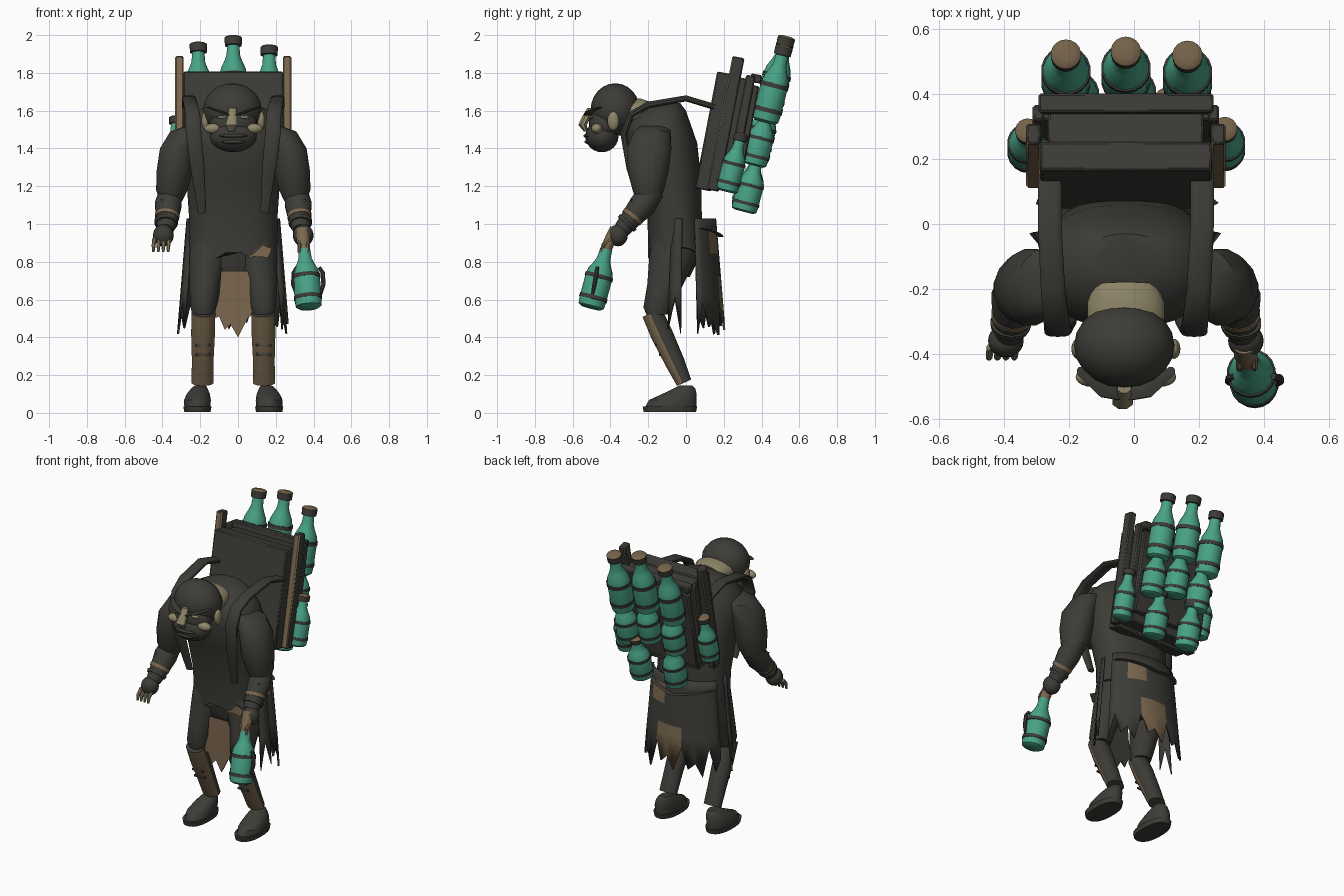
import bpy, bmesh, math, random
from mathutils import Vector, Matrix

random.seed(4)
if "Cube" in bpy.data.objects:
    bpy.data.objects.remove(bpy.data.objects["Cube"])
CX = -0.025  # body centre line
made = []


def material(name, rgb):
    m = bpy.data.materials.new(name)
    m.use_nodes = True
    m.diffuse_color = (*rgb, 1)
    node = next(n for n in m.node_tree.nodes if n.type == 'BSDF_PRINCIPLED')
    node.inputs["Base Color"].default_value = (*rgb, 1)
    node.inputs["Roughness"].default_value = 0.9
    return m


DARK = material("dark cloth", (0.046, 0.045, 0.038))
BROWN = material("worn brown", (0.2, 0.138, 0.077))
TEAL = material("teal glass", (0.065, 0.36, 0.24))
SKIN = material("pale skin", (0.27, 0.235, 0.14))
CORK = material("cork", (0.175, 0.122, 0.067))


def finish(name, bm, *mats, rule=None):
    bmesh.ops.recalc_face_normals(bm, faces=bm.faces)
    bm.normal_update()
    if rule:
        for f in bm.faces:
            f.material_index = int(rule(f))
    me = bpy.data.meshes.new(name)
    bm.to_mesh(me)
    bm.free()
    for m in mats:
        me.materials.append(m)
    ob = bpy.data.objects.new(name, me)
    bpy.context.collection.objects.link(ob)
    made.append(ob)
    return ob


def loft(name, rings, *mats, n=14, power=1.0, flat=False, rule=None, warp=None):
    """Skin elliptical rings (x, y, z, rx, ry) placed along a path."""
    bm, loops = bmesh.new(), []
    pts = [Vector(r[:3]) for r in rings]
    for i, r in enumerate(rings):
        t = Vector((0, 0, 1)) if flat else (pts[min(i + 1, len(pts) - 1)] - pts[max(i - 1, 0)]).normalized()
        ax = (Vector((1, 0, 0)) - t * t.x).normalized()
        ay = t.cross(ax)
        loop = []
        for k in range(n):
            a = math.tau * (k + 0.5) / n
            c, s = (math.copysign(abs(v) ** power, v) for v in (math.cos(a), math.sin(a)))
            loop.append(bm.verts.new(pts[i] + ax * c * r[3] + ay * s * r[-1]))
        loops.append(loop)
    for a, b in zip(loops, loops[1:]):
        for k in range(n):
            bm.faces.new((a[k], a[(k + 1) % n], b[(k + 1) % n], b[k]))
    bm.faces.new(loops[0])
    bm.faces.new(loops[-1])
    if warp:
        for v in loops[0]:
            warp(v)
    return finish(name, bm, *mats, rule=rule)


def ball(name, pos, radii, mat):
    bm = bmesh.new()
    bmesh.ops.create_uvsphere(bm, u_segments=20, v_segments=12, radius=1)
    bmesh.ops.transform(bm, matrix=Matrix.Translation(pos) @ Matrix.Diagonal((*radii, 1)), verts=bm.verts)
    return finish(name, bm, mat)


def faces_front(f):
    return f.normal.y < -.25 and abs(f.normal.z) < .8


def box(name, pos, size, *mats, rule=None):
    bm = bmesh.new()
    bmesh.ops.create_cube(bm, size=1)
    mtx = Matrix.Translation(pos) @ Matrix.Rotation(-0.19, 4, 'X') @ Matrix.Diagonal((*size, 1))
    bmesh.ops.transform(bm, matrix=mtx, verts=bm.verts)
    ob = finish(name, bm, *mats, rule=rule)
    bev = ob.modifiers.new("soft edge", 'BEVEL')
    bev.width = 0.007


def plate(name, outline, y, *mats):
    """Thin plate facing the front."""
    bm = bmesh.new()
    f = bm.faces.new([bm.verts.new((x, y, z)) for x, z in outline])
    out = bmesh.ops.extrude_face_region(bm, geom=[f])
    bmesh.ops.translate(bm, vec=(0, .008, 0), verts=[v for v in out["geom"] if isinstance(v, bmesh.types.BMVert)])
    finish(name, bm, *mats, rule=faces_front)


def bottle(name, base, axis, length, radius=0.07, capped=True):
    base, axis = Vector(base), Vector(axis).normalized()

    def turned(part, profile, mat):
        loft(name + part, [(*(base + axis * h * length), r * radius, r * radius) for h, r in profile], mat, n=18)
    turned("_glass", [(0, .72), (.03, .95), (.12, 1), (.48, 1), (.58, .9), (.67, .66), (.75, .5), (.9, .44)], TEAL)
    for i, h in enumerate((.13, .45)):
        turned(f"_band_{i}", [(h, .9), (h, 1.05), (h + .055, 1.05), (h + .056, .9)], DARK)
    if capped:
        turned("_cap", [(.87, .45), (.875, .62), (.97, .64)], DARK)
        turned("_cork", [(.965, .62), (.975, .645), (.99, .55), (1, .3)], CORK)


def skirt(name, start, end, cols, rule):
    """Tattered cloth panel curved around the hips."""
    bm, rows, grid = bmesh.new(), 7, []
    for c in range(cols + 1):
        a = math.radians(start + (end - start) * c / cols)
        low = (0.42, 0.6, 0.45, 0.5)[c % 4] + random.uniform(-0.01, 0.03)
        col = []
        for r in range(rows + 1):
            z = low if r == rows else 1.03 - .37 * r / (rows - 1)
            t = (1.03 - z) / .6
            col.append(bm.verts.new((CX + math.cos(a) * (0.25 + 0.05 * t), math.sin(a) * (0.16 + 0.05 * t), z)))
        grid.append(col)
    for a, b in zip(grid, grid[1:]):
        for r in range(rows):
            bm.faces.new((a[r], a[r + 1], b[r + 1], b[r]))
    ob = finish(name, bm, DARK, BROWN, rule=rule)
    ob.modifiers.new("thickness", 'SOLIDIFY').thickness = 0.012


# Coat body, with two rounded points at the front hem
def hem(v):
    v.co.z = 0.81 + 0.55 * abs(abs(v.co.x - CX) - 0.11)


loft("coat_body", [(CX, -.05, .83, .235, .15), (CX, -.06, 1.03, .235, .145), (CX, -.09, 1.25, .25, .17),
                   (CX, -.13, 1.43, .27, .19), (CX, -.14, 1.53, .25, .165), (CX, -.12, 1.6, .19, .12),
                   (CX, -.1, 1.64, .11, .07)], DARK, n=28, power=.85, flat=True, warp=hem)
loft("pelvis", [(CX, -.06, .72, .13, .08), (CX, -.06, .78, .19, .11), (CX, -.05, .93, .2, .13)], DARK, flat=True)
plate("hem_patch", [(.05, .82), (.1, .86), (.13, .89), (.18, .87), (.16, .82), (.1, .83)], -.2, DARK, BROWN)
plate("loincloth", [(-.09, .75), (.05, .75), (.08, .66), (.09, .53), (.05, .5), (.0, .4), (-.04, .47),
                    (-.07, .44), (-.1, .51), (-.13, .5), (-.1, .62)], -.175, DARK, BROWN)


# Coat tails
def tail_patch(f):
    p = f.calc_center_median()
    return (-.11 < p.x < .08 and p.z < .72) or (.05 < p.x < .15 and .84 < p.z < .98)


skirt("coat_tail_back", 18, 162, 15, tail_patch)
skirt("coat_tail_left", -28, -8, 2, None)
skirt("coat_tail_right", 188, 208, 2, None)
loft("back_belt", [(CX + .25 * math.cos(a), .185 * math.sin(a), .93 + .05 * abs(math.cos(a)), .012, .016)
                   for a in [math.radians(d) for d in range(25, 156, 13)]], DARK, n=8, flat=True)

# Limbs, straps and face halves, one set per side
for s, side in ((1, "left"), (-1, "right")):
    def sx(d):
        return CX + s * d

    loft(side + "_thigh", [(sx(.11), -.06, .93, .12, .12), (sx(.13), -.07, .82, .105, .125),
                           (sx(.15), -.11, .68, .085, .095), (sx(.158), -.15, .56, .07, .075),
                           (sx(.158), -.15, .52, .06, .06)], DARK, flat=True)
    loft(side + "_shin", [(sx(.158), -.18, .53, .064, .056), (sx(.16), -.13, .42, .064, .06),
                          (sx(.162), -.06, .27, .058, .053), (sx(.163), -.01, .16, .06, .042)],
         DARK, BROWN, n=16, rule=faces_front)
    for i, (y, z) in enumerate(((-.085, .31), (-.105, .36))):
        plate(f"{side}_shin_mark_{i}", [(sx(-.04) + s * .16, z - .006), (sx(.2), z - .008), (sx(.2), z + .004),
                                        (sx(.12), z + .006)], y - .058, DARK)
    loft(side + "_sole", [(sx(.19), -.085, .005, .07, .14), (sx(.19), -.085, .035, .076, .146)],
         DARK, n=20, flat=True, power=.85)
    loft(side + "_shoe", [(sx(.19), -.08, .03, .07, .138), (sx(.19), -.07, .068, .072, .128),
                          (sx(.185), -.035, .1, .062, .092), (sx(.18), -.01, .128, .045, .06),
                          (sx(.175), 0, .145, .03, .035)], DARK, n=20, flat=True)
    loft(side + "_sleeve", [(sx(.2), -.17, 1.52, .05, .07), (sx(.25), -.18, 1.49, .085, .1),
                            (sx(.295), -.195, 1.4, .095, .12), (sx(.31), -.2, 1.28, .098, .11),
                            (sx(.325), -.2, 1.18, .085, .085), (sx(.33), -.2, 1.12, .06, .06)],
         DARK, n=16, flat=True)
    loft(side + "_forearm", [(sx(.33), -.17, 1.18, .06, .06), (sx(.345), -.23, 1.1, .072, .072),
                             (sx(.35), -.29, 1.03, .06, .056), (sx(.36), -.34, .97, .045, .045)], DARK)
    loft(side + "_cuff", [(sx(.35), -.278, 1.045, .066, .061), (sx(.352), -.29, 1.03, .064, .059)], BROWN)
    loft(side + "_cuff_rim", [(sx(.355), -.305, 1.012, .064, .06), (sx(.356), -.318, .998, .06, .058)], DARK)
    plate(side + "_forearm_patch", [(sx(.33), 1.09), (sx(.37), 1.1), (sx(.385), 1.13), (sx(.34), 1.12)],
          -.292, DARK, BROWN)
    ball(side + "_glove", (sx(.37), -.36, .94), (.055, .052, .058), DARK)
    loft(side + "_strap", [(sx(.235), .15, 1.62, .037, .016), (sx(.235), 0, 1.665, .037, .016),
                           (sx(.225), -.2, 1.63, .038, .018), (sx(.215), -.29, 1.58, .04, .018),
                           (sx(.21), -.33, 1.48, .042, .018), (sx(.19), -.3, 1.3, .038, .016),
                           (sx(.165), -.235, 1.06, .022, .012)], DARK, power=.7)
    loft(side + "_brow", [(sx(.015), -.525, 1.575, .016, .02), (sx(.07), -.51, 1.595, .02, .026),
                          (sx(.14), -.455, 1.62, .012, .016)], DARK, n=8, flat=True)
    ball(side + "_eye", (sx(.06), -.498, 1.565), (.028, .012, .008), SKIN)
    ball(side + "_cheek", (sx(.105), -.472, 1.505), (.05, .03, .028), SKIN)
    ball(side + "_ear", (sx(.148), -.385, 1.545), (.02, .031, .05), SKIN)

# Head
ball("skull", (CX - .005, -.375, 1.605), (.155, .13, .14), DARK)
ball("face", (CX, -.43, 1.53), (.125, .085, .1), DARK)
ball("jaw", (CX, -.445, 1.465), (.125, .088, .085), DARK)
ball("lower_lip", (CX, -.515, 1.435), (.06, .022, .012), DARK)
ball("upper_lip", (CX, -.517, 1.467), (.075, .026, .012), DARK)
loft("nose", [(CX - .005, -.505, 1.615, .022, .018), (CX - .005, -.525, 1.57, .026, .026),
              (CX - .01, -.548, 1.525, .034, .024), (CX - .01, -.53, 1.49, .018, .012)], SKIN, flat=True, n=8)
loft("neck", [(CX, -.33, 1.58, .12, .07), (CX, -.24, 1.6, .12, .066), (CX, -.19, 1.59, .1, .056)], SKIN, n=20)

# Free right hand with fingers
for i in range(4):
    x = CX - .34 - i * .026
    loft(f"right_finger_{i}", [(x, -.38, .92, .012, .013), (x - .004, -.41, .885, .011, .012),
                               (x - .005, -.415, .852, .007, .007)], SKIN, n=8)

# Left hand gripping a bottle in a carrying frame
loft("left_palm", [(.34, -.37, .97, .036, .036), (.345, -.405, .91, .036, .03), (.35, -.425, .86, .03, .03)], BROWN)
for i, x in enumerate((.325, .37)):
    loft(f"left_finger_{i}", [(x, -.4, .92, .012, .012), (x, -.438, .89, .012, .012), (x, -.445, .85, .01, .01)],
         BROWN, n=8)
bottle("held_bottle", (.375, -.505, .555), (-.025, .085, .32), .36, .072, capped=False)
for s in (1, -1):
    loft(f"bottle_handle_{s}", [(.37 + s * .06, -.47, .77, .01, .01), (.372 + s * .078, -.475, .74, .012, .012),
                                (.372 + s * .08, -.485, .68, .012, .012), (.373 + s * .065, -.495, .63, .009, .009)],
         DARK, n=8)

# Back pack
box("pack_front", (CX, .15, 1.49), (.53, .09, .63), DARK)
box("pack_body", (CX, .235, 1.48), (.48, .13, .6), DARK)
box("pack_back", (CX, .305, 1.48), (.52, .07, .52), DARK)
box("pack_top_rail", (CX, .37, 1.77), (.54, .06, .045), DARK)
for s, side in ((1, "left"), (-1, "right")):
    box(side + "_post", (CX + s * .285, .21, 1.53), (.045, .065, .72), DARK, BROWN, rule=faces_front)
    box(side + "_rear_post", (CX + s * .27, .3, 1.56), (.035, .05, .46), DARK)

# Bottles hung on the pack
LEAN = (0, .25, .97)
for i, (x, lift) in enumerate(((-.21, -.035), (CX, 0), (.165, -.05))):
    bottle(f"top_bottle_{i}", (x, .43 + lift * .25, 1.588 + lift), LEAN, .42, .073)
    bottle(f"middle_bottle_{i}", (x + (.03, .02, 0)[i], .37 + lift * .25, 1.36 + lift), LEAN, .31)
    if i != 1:
        bottle(f"low_bottle_{i}", (x + (.06, 0, -.06)[i], .305, 1.115 + lift), LEAN, .3)
bottle("left_side_bottle", (.28, .215, 1.17), LEAN, .32, .06)
bottle("right_side_bottle", (-.328, .21, 1.26), LEAN, .32, .06)

# Smooth shading with sharp edges kept
bpy.ops.object.select_all(action='DESELECT')
for ob in made:
    ob.select_set(True)
bpy.context.view_layer.objects.active = made[0]
bpy.ops.object.shade_smooth_by_angle(angle=math.radians(40))
